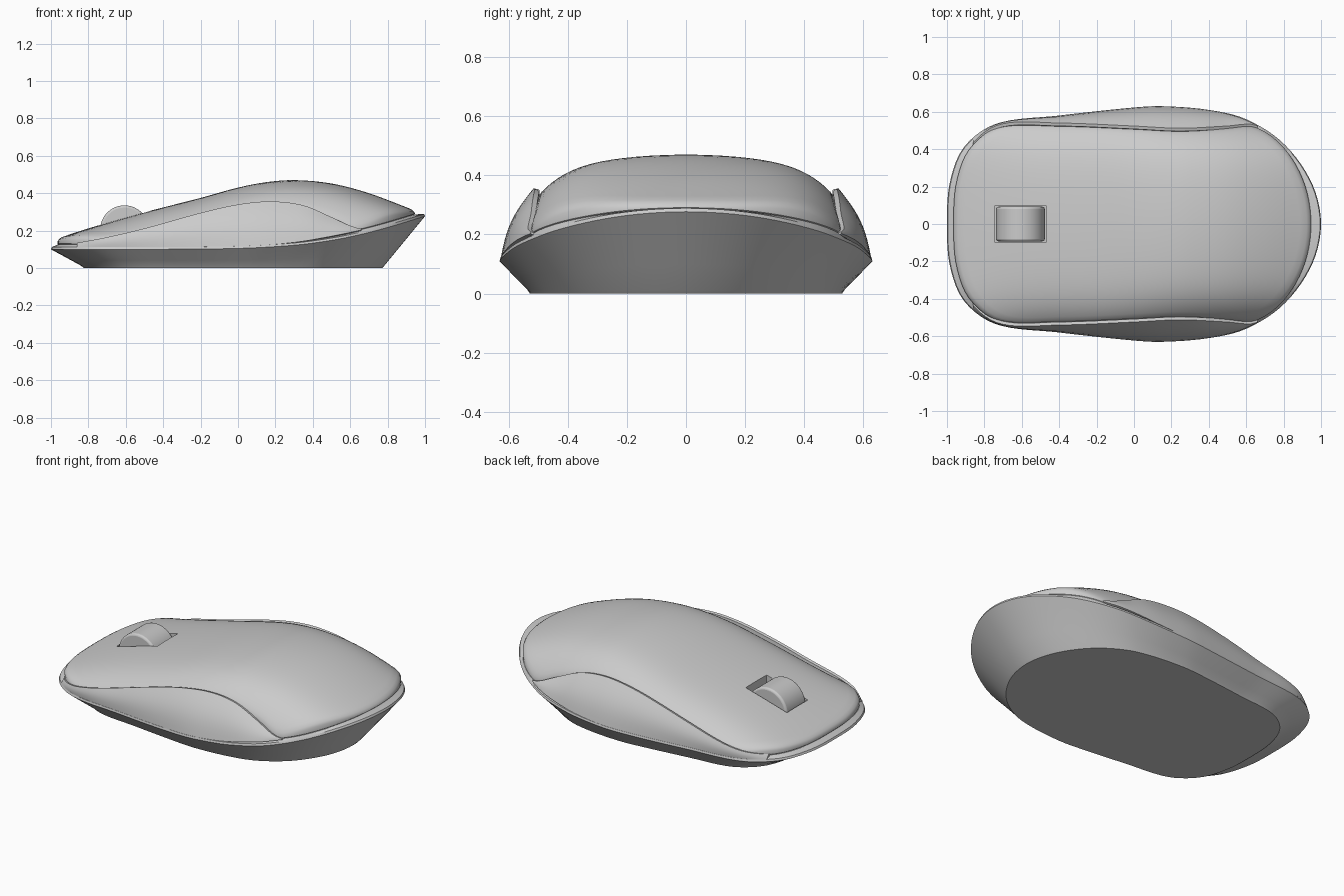
import bpy, math

if "Cube" in bpy.data.objects:
    bpy.data.objects.remove(bpy.data.objects["Cube"])

N = 64  # samples per half outline


def curve(table):
    """Smooth function through (x, value) points (cubic Hermite)."""
    xs, vs = zip(*table)
    n = len(xs)
    m = []
    for i in range(n):
        a, b = max(i - 1, 0), min(i + 1, n - 1)
        m.append((vs[b] - vs[a]) / (xs[b] - xs[a]))

    def f(x):
        x = min(max(x, xs[0]), xs[-1])
        i = 0
        while i < n - 2 and x > xs[i + 1]:
            i += 1
        h = xs[i + 1] - xs[i]
        t = (x - xs[i]) / h
        return ((2*t**3 - 3*t*t + 1) * vs[i] + (t**3 - 2*t*t + t) * h * m[i]
                + (3*t*t - 2*t**3) * vs[i + 1] + (t**3 - t*t) * h * m[i + 1])
    return f


def outline(half):
    """Closed outline, mirrored in y, from points running front to back."""
    pts = [(half[1][0], -half[1][1])] + half + [(half[-2][0], -half[-2][1])]
    d = [0]
    for p, q in zip(pts, pts[1:]):
        d.append(d[-1] + math.dist(p, q))
    fx = curve([(a, p[0]) for a, p in zip(d, pts)])
    fy = curve([(a, p[1]) for a, p in zip(d, pts)])
    s = [d[1] + (d[-2] - d[1]) * i / N for i in range(N + 1)]
    up = [(fx(a), fy(a)) for a in s]
    return up + [(x, -y) for x, y in up[-2:0:-1]]


def half_width(ring):
    up = ring[:N + 1]

    def w(x):
        for (x0, y0), (x1, y1) in zip(up, up[1:]):
            if x0 <= x <= x1 and x1 > x0:
                return y0 + (y1 - y0) * (x - x0) / (x1 - x0)
        return 0
    return w


def loft(name, rings, angle=35):
    """Closed skin over equal-sized rings with capped ends."""
    n = len(rings[0])
    verts = [v for r in rings for v in r]
    faces = [(k*n + i, k*n + (i + 1) % n, (k + 1)*n + (i + 1) % n, (k + 1)*n + i)
             for k in range(len(rings) - 1) for i in range(n)]
    faces += [tuple(range(n))[::-1], tuple(range(len(verts) - n, len(verts)))]
    me = bpy.data.meshes.new(name)
    me.from_pydata(verts, [], faces)
    ob = bpy.data.objects.new(name, me)
    bpy.context.collection.objects.link(ob)
    bpy.ops.object.select_all(action='DESELECT')
    ob.select_set(True)
    bpy.context.view_layer.objects.active = ob
    bpy.ops.object.mode_set(mode='EDIT')
    bpy.ops.mesh.select_all(action='SELECT')
    bpy.ops.mesh.normals_make_consistent(inside=False)
    bpy.ops.object.mode_set(mode='OBJECT')
    bpy.ops.object.shade_smooth_by_angle(angle=math.radians(angle))
    return ob


# Plan outlines of the base rim and the top shell
rim = outline([(-1, 0), (-.985, .22), (-.91, .41), (-.74, .535), (-.4, .58), (0, .623),
               (.15, .63), (.4, .61), (.6, .56), (.8, .43), (.95, .22), (1, 0)])
edge = outline([(-.965, 0), (-.95, .22), (-.88, .40), (-.72, .52), (-.4, .528), (0, .512),
                (.25, .5), (.5, .512), (.65, .517), (.8, .41), (.91, .22), (.947, 0)])
rim_w, edge_w = half_width(rim), half_width(edge)

# Height curves along the length
rim_z = curve([(-1, .1), (-.5, .1), (0, .105), (.3, .122), (.5, .148), (.65, .178),
               (.8, .217), (1, .277)])
crown_z = curve([(-.965, .158), (-.8, .212), (-.5, .298), (-.2, .375), (0, .43), (.15, .459),
                 (.3, .47), (.5, .452), (.7, .4), (.947, .307)])
side_drop = curve([(-.96, .04), (-.7, .08), (-.5, .1), (-.2, .11), (0, .13), (.3, .17),
                   (.65, .19), (.95, .19)])

# Base tray with sloping underside
foot = [(x*.81 - .028, y*.85) for x, y in rim]
rings = [[(x*.985, y*.985, 0) for x, y in foot],
         [(x, y, .012) for x, y in foot]]
for t in (.33, .66, .93):
    rings.append([(a + (x - a)*t, b + (y - b)*t, .012 + (rim_z(x) - .012)*t)
                  for (a, b), (x, y) in zip(foot, rim)])
rings.append([(x, y, rim_z(x)) for x, y in rim])
rings.append([(x*.995, y*.995, rim_z(x) + .012) for x, y in rim])
rings.append([(x, y, rim_z(x) + .026) for x, y in edge])
rings.append([(x*.9, y*.9, rim_z(x) + .01) for x, y in edge])
loft("base", rings, 25)


# Domed top shell
def shell_z(x, y):
    q = abs(y) / .52
    return crown_z(x) - side_drop(x) * (.4*q*q + .6*q**6)


rings = [[(x*.98, y*.98, rim_z(x) + .012) for x, y in edge],
         [(x, y, rim_z(x) + .03) for x, y in edge]]
for s, dz in ((1, .016), (.992, .006), (.975, 0)):
    rings.append([(x*s, y*s, max(shell_z(x*s, y*s) - dz, rim_z(x) + .03 + (1 - s)*.3))
                  for x, y in edge])
for k in range(1, 26):
    s = .975 * (1 - k / 26)
    rings.append([(x*s, y*s, shell_z(x*s, y*s)) for x, y in edge])
shell = loft("top_shell", rings, 40)

# Wheel slot
bpy.ops.mesh.primitive_cube_add(size=1, location=(-.607, 0, .35))
cutter = bpy.context.object
cutter.name = "wheel_slot_cutter"
cutter.scale = (.275, .2, .4)
cutter.hide_render = True
cutter.hide_set(True)
mod = shell.modifiers.new("slot", 'BOOLEAN')
mod.object = cutter
mod.operation = 'DIFFERENCE'

# Scroll wheel
bpy.ops.mesh.primitive_cylinder_add(vertices=64, radius=.13, depth=.185,
                                    location=(-.607, 0, .205), rotation=(math.pi/2, 0, 0))
wheel = bpy.context.object
wheel.name = "scroll_wheel"
bev = wheel.modifiers.new("bevel", 'BEVEL')
bev.width, bev.segments = .012, 3
bpy.ops.object.shade_smooth_by_angle(angle=math.radians(35))

# Side grip panels
top_z = curve([(-.86, .135), (-.7, .165), (-.5, .212), (-.2, .295), (0, .34), (.18, .356),
               (.35, .335), (.5, .272), (.6, .226), (.66, .209)])
low_z = curve([(-.86, .112), (0, .115), (.3, .137), (.5, .17), (.66, .203)])
sections = []
for i in range(49):
    x = -.86 + 1.52 * i / 48
    yu, yl, zu, zl = edge_w(x) + .012, rim_w(x) - .004, top_z(x), low_z(x)
    sec = []
    for j in range(9):
        t = j / 8
        b = .14 * (zu - zl) * math.sin(math.pi * t)
        sec.append((x, yl + (yu - yl)*t + b*.6, zl + (zu - zl)*t + b*.2))
    sec += [(x, yu - .016, zu - .004), (x, yu - .03, zl - .012)]
    sections.append(sec)
panel = loft("side_grips", sections, 40)
panel.modifiers.new("mirror", 'MIRROR').use_axis = (False, True, False)
